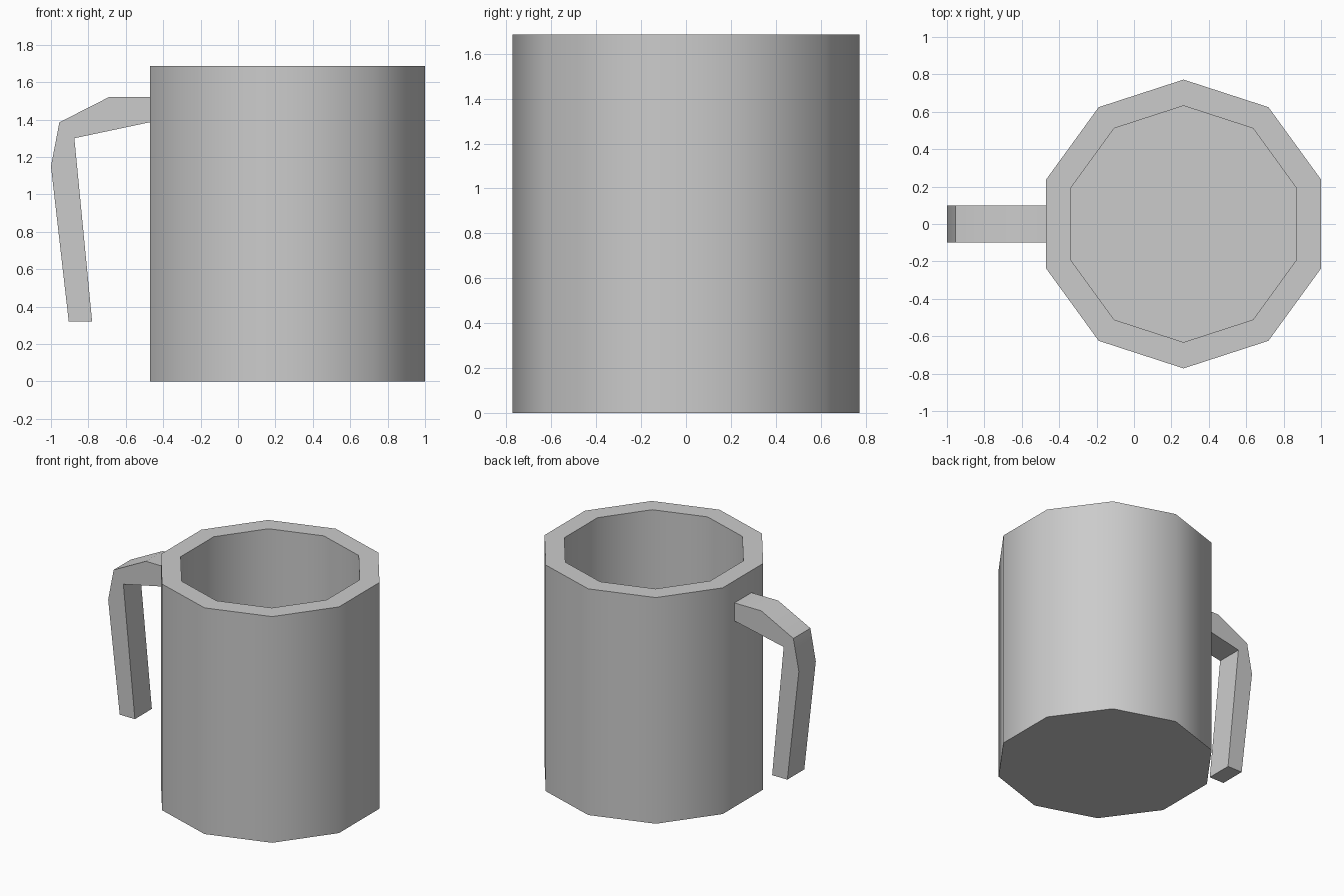
import bpy, bmesh, math

if "Cube" in bpy.data.objects:
    bpy.data.objects.remove(bpy.data.objects["Cube"])

grey = bpy.data.materials.new("plain grey")
grey.diffuse_color = (0.6, 0.6, 0.6, 1)
grey.use_nodes = True
grey.node_tree.nodes["Principled BSDF"].inputs["Base Color"].default_value = grey.diffuse_color

SIDES, CX = 10, 0.265
HEIGHT, OUTER, INNER, FLOOR = 1.685, 0.772, 0.632, 0.14


def finish(name, bm, angle):
    bmesh.ops.recalc_face_normals(bm, faces=bm.faces)
    mesh = bpy.data.meshes.new(name)
    bm.to_mesh(mesh)
    bm.free()
    mesh.materials.append(grey)
    obj = bpy.data.objects.new(name, mesh)
    bpy.context.collection.objects.link(obj)
    bpy.ops.object.select_all(action='DESELECT')
    obj.select_set(True)
    bpy.context.view_layer.objects.active = obj
    bpy.ops.object.shade_smooth_by_angle(angle=math.radians(angle))


# Cup: outer wall, rim, inner wall, closed at both floors
bm = bmesh.new()
rings = []
for r, z in ((OUTER, 0), (OUTER, HEIGHT), (INNER, HEIGHT), (INNER, FLOOR)):
    ring = []
    for i in range(SIDES):
        a = math.pi / 2 + i * math.tau / SIDES
        ring.append(bm.verts.new((CX + r * math.cos(a), r * math.sin(a), z)))
    rings.append(ring)
for a, b in zip(rings, rings[1:]):
    for i in range(SIDES):
        j = (i + 1) % SIDES
        bm.faces.new((a[i], a[j], b[j], b[i]))
bm.faces.new(rings[0])
bm.faces.new(rings[-1])
finish("cup", bm, 40)

# Handle: hooked side profile extruded across y, open at its lower end
profile = [(-0.46, 1.52), (-0.69, 1.52), (-0.955, 1.385), (-1.0, 1.15),
           (-0.905, 0.32), (-0.78, 0.32), (-0.875, 1.30), (-0.46, 1.388)]
bm = bmesh.new()
face = bm.faces.new([bm.verts.new((x, -0.1, z)) for x, z in profile])
ext = bmesh.ops.extrude_face_region(bm, geom=[face], use_keep_orig=True)
bmesh.ops.translate(bm, vec=(0, 0.2, 0),
                    verts=[v for v in ext["geom"] if isinstance(v, bmesh.types.BMVert)])
finish("handle", bm, 40)
